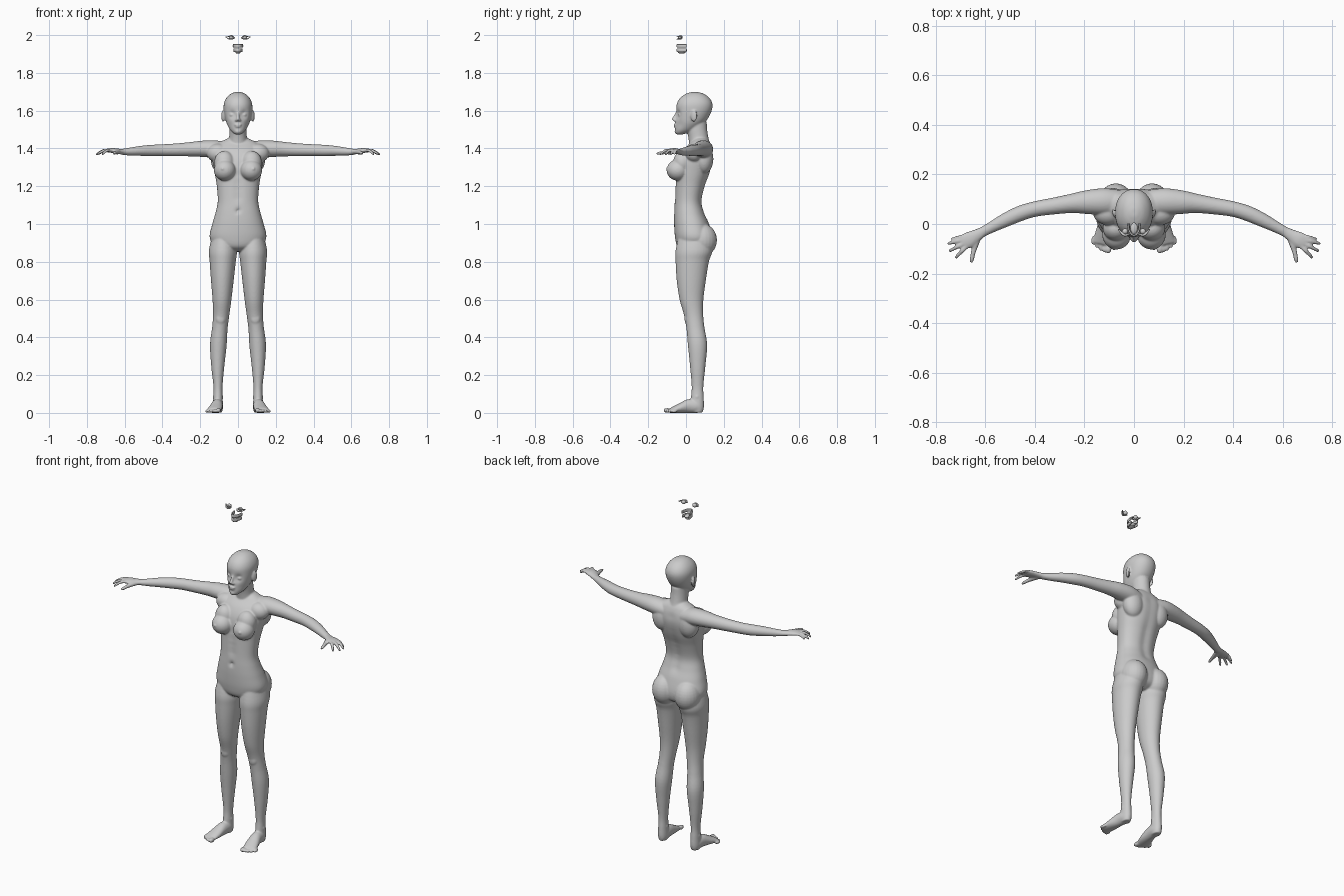
import bpy, bmesh
from math import cos, sin, pi, exp, copysign
from mathutils import Vector, Matrix

Y, Z = Vector((0, 1, 0)), Vector((0, 0, 1))


def spline(rows, steps):
    """Catmull-Rom through rows of equal-length tuples."""
    p = [rows[0]] + list(rows) + [rows[-1]]
    out = []
    for i in range(1, len(p) - 2):
        for k in range(steps):
            t = k / steps
            out.append([0.5 * (2 * b + (c - a) * t + (2 * a - 5 * b + 4 * c - d) * t * t
                               + (3 * b - a - 3 * c + d) * t ** 3)
                        for a, b, c, d in zip(p[i - 1], p[i], p[i + 1], p[i + 2])])
    return out + [list(rows[-1])]


def tube(bm, rows, v=Z, side=1, n=20, steps=5, power=2.0):
    """Loft through (x, y, z, half width, half depth) rings; v is the depth axis."""
    rows = spline(rows, steps)
    pts = [Vector((r[0] * side, r[1], r[2])) for r in rows]
    rings = []
    for i, r in enumerate(rows):
        t = pts[min(i + 1, len(pts) - 1)] - pts[max(i - 1, 0)]
        u = v.cross(t).normalized()
        ring = []
        for k in range(n):
            c, s = cos(2 * pi * k / n), sin(2 * pi * k / n)
            c, s = (copysign(abs(q) ** (2 / power), q) for q in (c, s))
            ring.append(bm.verts.new(pts[i] + u * c * r[3] + v * s * r[4]))
        rings.append(ring)
    for a, b in zip(rings, rings[1:]):
        for k in range(n):
            bm.faces.new((a[k], a[(k + 1) % n], b[(k + 1) % n], b[k]))
    bm.faces.new(rings[0][::-1])
    bm.faces.new(rings[-1])


def blob(bm, c, r, side=1, rot=0):
    m = Matrix.Translation((c[0] * side, c[1], c[2])) @ Matrix.Rotation(rot * side, 4, 'Z')
    bmesh.ops.create_uvsphere(bm, u_segments=24, v_segments=16, radius=1,
                              matrix=m @ Matrix.Diagonal((*r, 1)))


def dent(bm, c, radius, push):
    c, push = Vector(c), Vector(push)
    for v in bm.verts:
        v.co += push * exp(-((v.co - c).length / radius) ** 2)


def finish(bm, name):
    bmesh.ops.recalc_face_normals(bm, faces=bm.faces)
    for f in bm.faces:
        f.smooth = True
    me = bpy.data.meshes.new(name)
    bm.to_mesh(me)
    bm.free()
    ob = bpy.data.objects.new(name, me)
    bpy.context.collection.objects.link(ob)
    return ob


def by_depth(rows):
    """(z, half width, front y, back y) -> tube rows on the centre line."""
    return [(0, (f + b) / 2, z, a, (b - f) / 2) for z, a, f, b in rows]


bm = bmesh.new()

# head, with eye sockets pressed in
tube(bm, by_depth([(1.474, .012, -.048, -.02), (1.482, .026, -.056, .01), (1.50, .043, -.058, .05),
                   (1.53, .059, -.057, .09), (1.56, .068, -.055, .117), (1.60, .075, -.052, .136),
                   (1.635, .075, -.049, .14), (1.665, .063, -.033, .126), (1.688, .04, -.003, .097),
                   (1.699, .014, .03, .062)]), Y, n=48, power=2.15)
for s in (1, -1):
    dent(bm, (.033 * s, -.048, 1.58), .02, (0, .014, 0))
    dent(bm, (.05 * s, -.035, 1.525), .025, (0, .006, 0))
    blob(bm, (.032, -.03, 1.578), (.014, .012, .010), s)
    blob(bm, (.079, .042, 1.572), (.008, .018, .031), s, -.35)
    blob(bm, (.010, -.06, 1.549), (.007, .008, .006), s)
# nose, lips, chin
tube(bm, [(0, -.048, 1.592, .006, .006), (0, -.058, 1.572, .007, .008),
          (0, -.066, 1.556, .010, .010), (0, -.060, 1.547, .009, .008)], Y)
blob(bm, (0, -.057, 1.526), (.019, .010, .005))
blob(bm, (0, -.056, 1.516), (.016, .010, .005))
blob(bm, (0, -.048, 1.490), (.018, .013, .013))

# neck and torso
tube(bm, by_depth([(1.39, .06, .02, .13), (1.43, .052, .016, .125), (1.46, .047, .012, .118),
                   (1.50, .046, .004, .112), (1.54, .046, .0, .11)]), Y, n=32)
tube(bm, by_depth([(.855, .05, -.01, .09), (.88, .12, -.045, .13), (.93, .15, -.058, .14),
                   (1.0, .136, -.063, .122), (1.06, .119, -.063, .098), (1.12, .107, -.06, .085),
                   (1.2, .112, -.057, .102), (1.27, .123, -.054, .127), (1.34, .133, -.042, .143),
                   (1.39, .128, -.016, .141), (1.425, .108, .018, .13), (1.445, .072, .035, .118),
                   (1.457, .045, .045, .105)]), Y, n=64, power=2.25)
# navel, spine furrow, breastbone hollow
dent(bm, (0, -.064, 1.07), .012, (0, .012, 0))
for i in range(9):
    dent(bm, (0, .09 + .006 * abs(i - 2), 1.06 + .04 * i), .025, (0, -.006, 0))
for i in range(4):
    dent(bm, (0, -.055, 1.14 + .04 * i), .022, (0, .005, 0))

for s in (1, -1):
    # chest and seat masses
    blob(bm, (.070, -.043, 1.285), (.058, .060, .056), s)
    blob(bm, (.072, -.018, 1.325), (.054, .050, .062), s)
    blob(bm, (.082, -.097, 1.292), (.008, .010, .008), s)
    blob(bm, (.105, .045, 1.375), (.06, .05, .05), s)
    blob(bm, (.085, .095, 1.345), (.06, .05, .08), s)
    blob(bm, (.073, .083, .915), (.072, .081, .088), s)

    # leg
    tube(bm, [(.078, .045, .95, .055, .08), (.080, .042, .86, .074, .097),
              (.081, .033, .80, .069, .088), (.083, .028, .70, .060, .077),
              (.085, .029, .60, .050, .063), (.089, .040, .52, .043, .051),
              (.096, .050, .45, .041, .048), (.104, .061, .36, .044, .051),
              (.107, .062, .25, .035, .041), (.106, .061, .14, .024, .031),
              (.106, .060, .08, .025, .034), (.106, .060, .03, .026, .035),
              (.106, .060, .002, .021, .028)], Y, s, n=36)
    blob(bm, (.092, .008, .50), (.026, .016, .034), s)      # kneecap
    blob(bm, (.106, .058, .085), (.029, .014, .015), s)     # ankle bones
    # foot and toes
    tube(bm, [(.105, .088, .024, .016, .018), (.106, .060, .034, .028, .034),
              (.111, .010, .036, .031, .036), (.120, -.040, .024, .037, .024),
              (.130, -.082, .013, .038, .013)], Z, s, n=28)
    for i in range(5):
        r = (.013, .010, .0095, .009, .009)[i]
        x, y = .102 + .0155 * i, -.100 + .0015 * i + .0018 * i * i
        blob(bm, (x, y, r), (r * .92, .020, r), s, .12)

    # arm
    tube(bm, [(.05, .085, 1.385, .050, .045), (.12, .090, 1.396, .054, .047),
              (.19, .088, 1.398, .048, .043), (.25, .083, 1.396, .039, .038),
              (.32, .073, 1.393, .034, .034), (.40, .060, 1.391, .031, .031),
              (.46, .042, 1.389, .031, .030), (.52, .015, 1.387, .028, .026),
              (.58, -.016, 1.383, .022, .020), (.618, -.036, 1.382, .020, .015)], Z, s, n=32)
    # palm
    tube(bm, [(.605, -.029, 1.382, .020, .015), (.635, -.046, 1.385, .025, .014),
              (.665, -.063, 1.389, .032, .013), (.690, -.076, 1.389, .030, .010)], Z, s)
    # fingers: base and tip positions
    fingers = [((.690, -.049), (.738, -.060)), ((.690, -.063), (.753, -.080)),
               ((.686, -.079), (.747, -.110)), ((.677, -.092), (.721, -.138))]
    for i, ((x0, y0), (x1, y1)) in enumerate(fingers):
        dx, dy = x1 - x0, y1 - y0
        r = .0075 if i == 0 else .0088
        tube(bm, [(x0 + dx * t, y0 + dy * t, z, r * k, r * k) for t, z, k in
                  ((-.2, 1.389, 1), (.3, 1.390, 1), (.65, 1.381, .92), (.9, 1.371, .8), (1, 1.367, .5))],
             Z, s, n=12)
    # thumb
    tube(bm, [(.628, -.052, 1.381, .014, .012), (.640, -.085, 1.380, .013, .012),
              (.648, -.115, 1.378, .010, .010), (.654, -.143, 1.375, .009, .008),
              (.657, -.157, 1.373, .005, .005)], Z, s, n=14)

# fuse all the masses into one continuous skin
body = finish(bm, "body")
rm = body.modifiers.new("Fuse", 'REMESH')
rm.mode, rm.voxel_size, rm.use_smooth_shade = 'VOXEL', .0045, True
sm = body.modifiers.new("Soften", 'SMOOTH')
sm.factor, sm.iterations = .5, 6

# spare eyes with lids, floating above the head
for s, label in ((1, "left"), (-1, "right")):
    bm = bmesh.new()
    blob(bm, (.036, -.030, 1.988), (.012, .012, .012), s)
    finish(bm, label + "_eyeball")
    bm = bmesh.new()
    for z, lift in ((1.986, .008), (1.986, -.007)):
        tube(bm, [(.016, -.036, z, .002, .002), (.026, -.043, z + lift * .8, .004, .002),
                  (.038, -.045, z + lift, .005, .002), (.050, -.036, z + lift * .8, .005, .002),
                  (.064, -.020, z + .004, .002, .002)], Z, s, n=8)
    finish(bm, label + "_eyelids")

# spare mouth parts, floating above the head
for name, z, w in (("upper_teeth", 1.943, .024), ("lower_teeth", 1.920, .021)):
    bm = bmesh.new()
    tube(bm, [(w * cos(a), .002 - .048 * sin(a), z, .004, .009)
              for a in [pi * k / 8 for k in range(9)]], Z, n=12, steps=3, power=3)
    finish(bm, name)
bm = bmesh.new()
blob(bm, (0, -.018, 1.920), (.015, .024, .010))
blob(bm, (0, -.022, 1.908), (.014, .020, .006))
finish(bm, "tongue")
